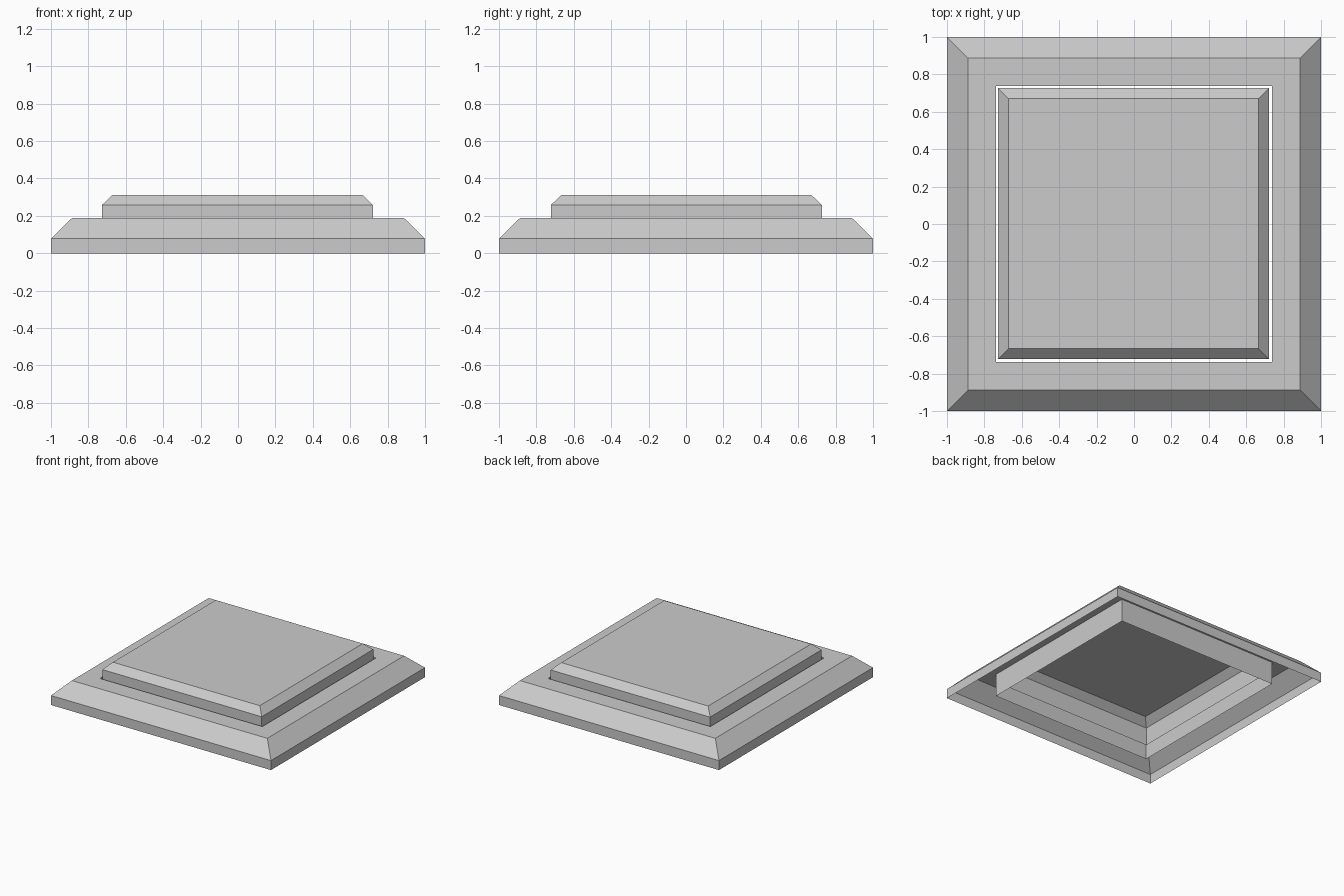
import bpy
import bmesh

if "Cube" in bpy.data.objects:
    bpy.data.objects.remove(bpy.data.objects["Cube"])


def square_shell(name, profile, cap_top=False, centre=(0, 0)):
    """Sweep a (half width, z) profile around a square as a thin open shell."""
    bm = bmesh.new()
    rings = []
    for r, z in profile:
        rings.append([bm.verts.new((centre[0] + sx * r, centre[1] + sy * r, z))
                      for sx, sy in ((-1, -1), (1, -1), (1, 1), (-1, 1))])
    for low, high in zip(rings, rings[1:]):
        for i in range(4):
            j = (i + 1) % 4
            bm.faces.new((low[i], low[j], high[j], high[i]))
    if cap_top:
        bm.faces.new(rings[-1])
    mesh = bpy.data.meshes.new(name)
    bm.to_mesh(mesh)
    bm.free()
    obj = bpy.data.objects.new(name, mesh)
    bpy.context.collection.objects.link(obj)
    return obj


# Outer frame: skirt, sloped shoulder, flat rim, inner wall down to the base
square_shell("bezel_frame",
             [(1.0, 0), (1.0, 0.078), (0.888, 0.188), (0.738, 0.188), (0.738, 0)])

# Loose chamfered button sitting in the opening, open underneath
square_shell("button_cap",
             [(0.7245, 0.11), (0.7245, 0.258), (0.668, 0.312)],
             cap_top=True, centre=(-0.003, 0.002))
